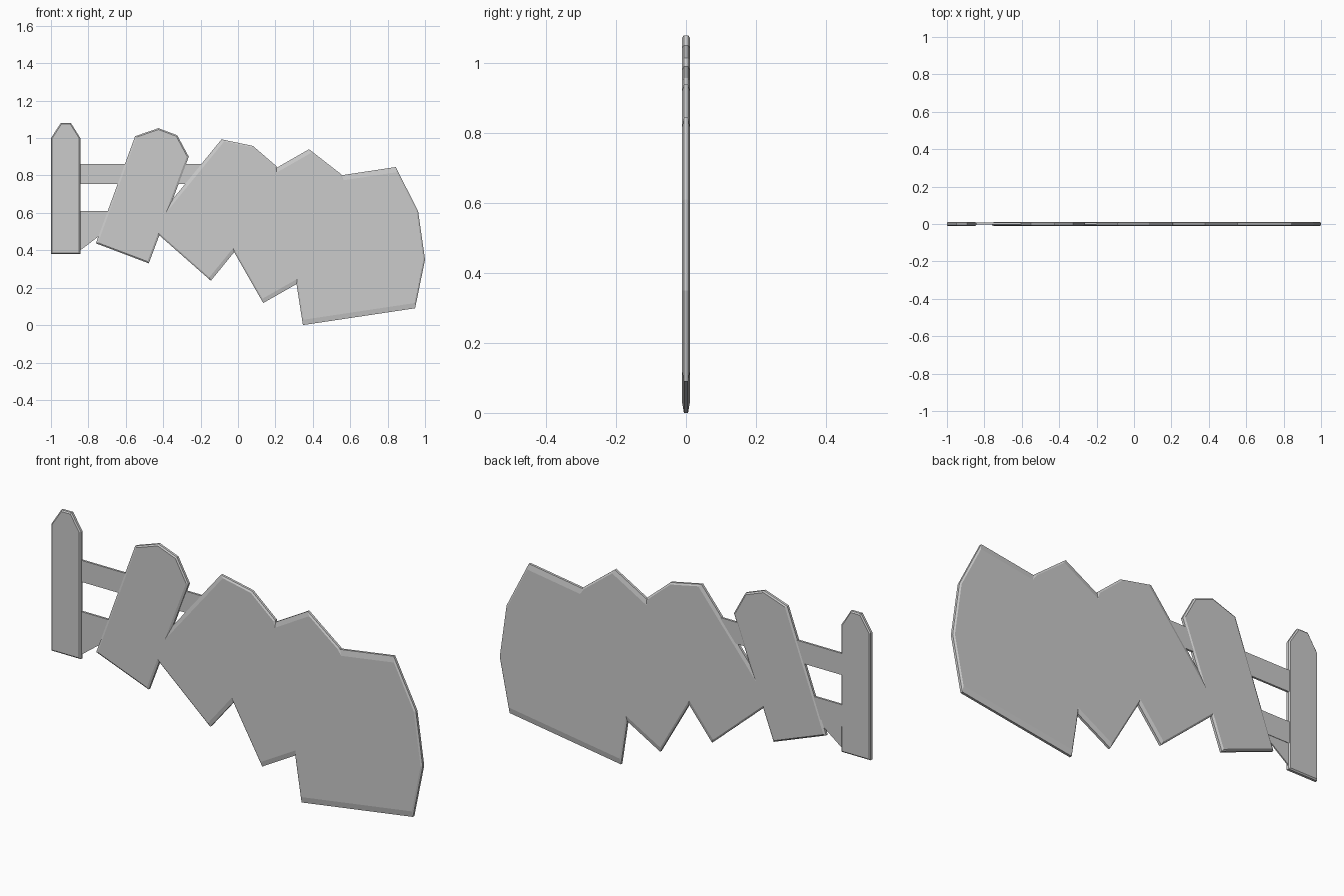
import bpy
from mathutils import Vector

if "Cube" in bpy.data.objects:
    bpy.data.objects.remove(bpy.data.objects["Cube"])


def make_object(name, rings):
    """Loft matching (y, outline) rings and cap both ends."""
    n = len(rings[0][1])
    verts = [(p[0], y, p[1]) for y, ring in rings for p in ring]
    faces = [list(range(n)), list(range((len(rings) - 1) * n, len(rings) * n))[::-1]]
    for r in range(len(rings) - 1):
        for i in range(n):
            j = (i + 1) % n
            faces.append([r * n + j, r * n + i, (r + 1) * n + i, (r + 1) * n + j])
    mesh = bpy.data.meshes.new(name)
    mesh.from_pydata(verts, [], faces)
    mesh.update()
    obj = bpy.data.objects.new(name, mesh)
    bpy.context.collection.objects.link(obj)
    return obj


def inset(outline, dists):
    """Shrink a counter-clockwise convex outline, one distance per edge."""
    pts = [Vector(p) for p in outline]
    n = len(pts)
    lines = []
    for i in range(n):
        d = (pts[(i + 1) % n] - pts[i]).normalized()
        lines.append((pts[i] + Vector((-d.y, d.x)) * dists[i], d))
    result = []
    for i in range(n):
        (p, d), (q, e) = lines[i - 1], lines[i]
        t = (q - p).cross(e) / d.cross(e)
        result.append(p + d * t)
    return result


def plank(name, outline, side_bevel, end_bevel):
    # Edge 1 and the last edge are the long sides
    dists = [end_bevel] * len(outline)
    dists[1] = dists[-1] = side_bevel
    small = inset(outline, dists)
    make_object(name, [(-0.011, small), (-0.006, outline), (0.006, outline), (0.011, small)])


# Fence planks: bottom left, bottom right, then round the pointed top
plank("upright_plank", [(-1.0, 0.38), (-0.843, 0.38), (-0.843, 1.0), (-0.893, 1.08),
                        (-0.948, 1.08), (-1.0, 1.0)], 0.006, 0.006)
plank("leaning_plank", [(-0.76, 0.437), (-0.477, 0.33), (-0.263, 0.90), (-0.325, 1.015),
                        (-0.425, 1.053), (-0.55, 1.01)], 0.010, 0.007)
plank("falling_plank", [(-0.471, 0.524), (-0.145, 0.237), (0.24, 0.71), (0.205, 0.85),
                        (0.08, 0.958), (-0.088, 0.993)], 0.018, 0.008)
plank("tilted_plank", [(-0.159, 0.632), (0.135, 0.118), (0.70, 0.44), (0.66, 0.65),
                       (0.55, 0.808), (0.38, 0.94)], 0.022, 0.008)
plank("fallen_plank", [(0.23, 0.752), (0.347, 0.0), (0.947, 0.09), (1.0, 0.35),
                       (0.963, 0.61), (0.843, 0.845)], 0.028, 0.008)

# Thin cross rails linking the planks
for name, low, end in (("upper_rail", 0.755, 0.1), ("lower_rail", 0.505, -0.2)):
    rail = [(-0.9, low), (end, low), (end, low + 0.105), (-0.9, low + 0.105)]
    make_object(name, [(-0.002, rail), (0.008, rail)])

# Bent splinter below the lower rail
splinter = [(-0.87, 0.375), (-0.70, 0.508), (-0.87, 0.508)]
splinter[0] = (-0.85, 0.395)
make_object("rail_splinter", [(0.0, splinter), (0.006, splinter)])
